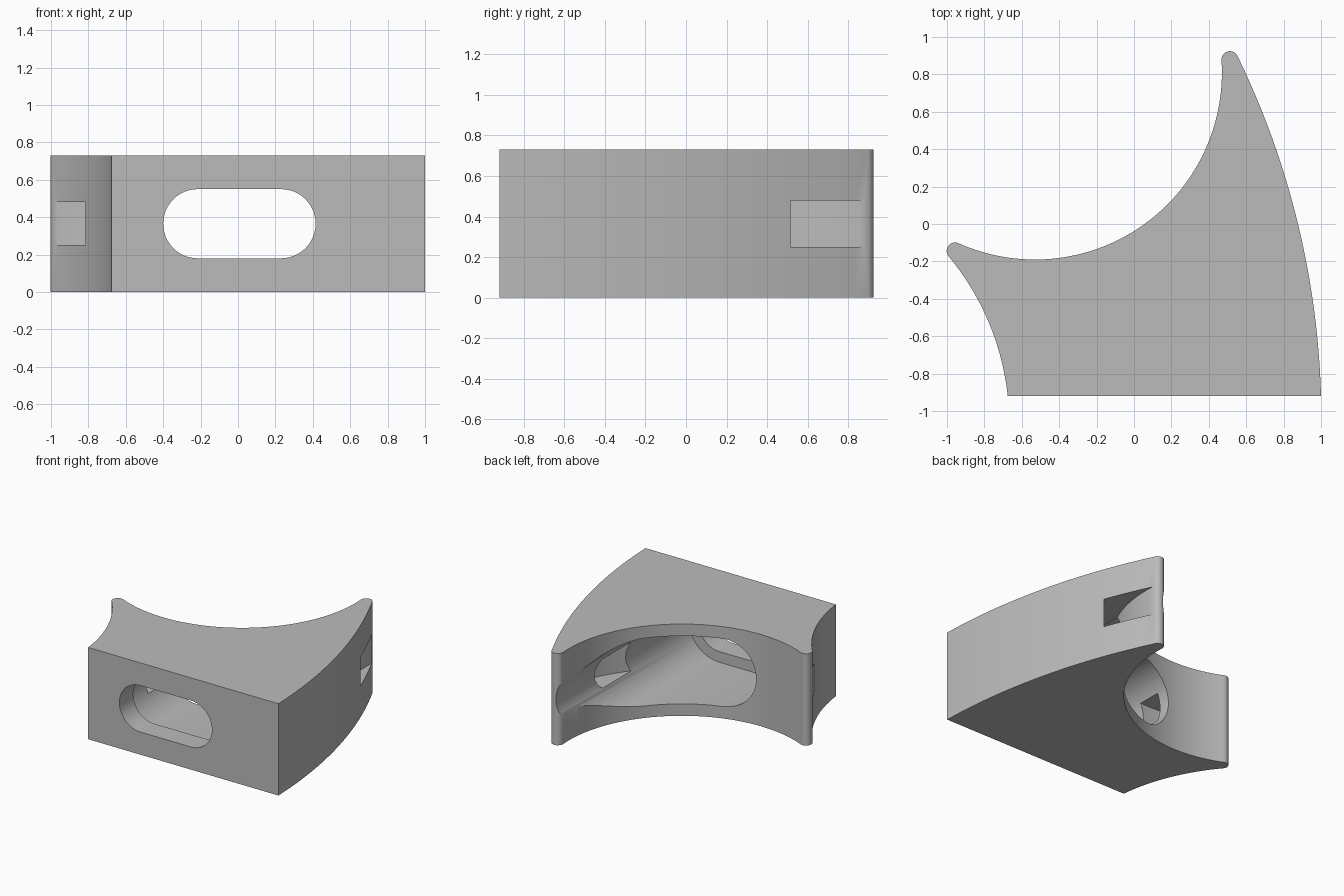
import bpy, bmesh
from math import sin, cos, radians, pi, atan
from mathutils import Vector

cube = bpy.data.objects.get("Cube")
if cube:
    bpy.data.objects.remove(cube, do_unlink=True)

HEIGHT = 0.73
CENTRE = Vector((-0.53, 0.81))   # centre of the round cradle
RADIUS = 1.0
TIP = 0.045                      # rounding of the two horn tips


def polar(c, r, a):
    return Vector((c[0] + r * cos(radians(a)), c[1] + r * sin(radians(a))))


def arc(c, r, a0, a1, n):
    return [polar(c, r, a0 + (a1 - a0) * i / n) for i in range(n + 1)]


def bow(p, q, sag, n):
    """Inner points of a circular arc from p to q, bulging right of travel."""
    chord = q - p
    side = Vector((chord.y, -chord.x)).normalized()
    half = 2 * atan(2 * sag / chord.length)
    r = chord.length / 2 / sin(half)
    out = []
    for i in range(1, n):
        t = -half + 2 * half * i / n
        out.append((p + q) / 2 + chord.normalized() * r * sin(t)
                   + side * (r * cos(t) - r * cos(half)))
    return out


def prism(name, pts, lo, hi, upright=True):
    """Extrude an outline along z, or along y when it is not upright."""
    bm = bmesh.new()
    vs = [bm.verts.new((p[0], p[1], lo) if upright else (p[0], lo, p[1])) for p in pts]
    face = bm.faces.new(vs)
    new = bmesh.ops.extrude_face_region(bm, geom=[face])["geom"]
    move = Vector((0, 0, hi - lo)) if upright else Vector((0, hi - lo, 0))
    bmesh.ops.translate(bm, vec=move, verts=[v for v in new if isinstance(v, bmesh.types.BMVert)])
    bmesh.ops.recalc_face_normals(bm, faces=bm.faces)
    mesh = bpy.data.meshes.new(name)
    bm.to_mesh(mesh)
    bm.free()
    ob = bpy.data.objects.new(name, mesh)
    bpy.context.collection.objects.link(ob)
    return ob


def stadium(x0, x1, z, r):
    return arc((x1 - r, z), r, -90, 90, 24) + arc((x0 + r, z), r, 90, 270, 24)


# Body outline: flat front, curved flanks, rounded horns, round cradle
a_right, a_left = 3.8, -114.1
right_tip = polar(CENTRE, RADIUS + TIP, a_right)
left_tip = polar(CENTRE, RADIUS + TIP, a_left)
front_l, front_r = Vector((-0.675, -0.92)), Vector((1.0, -0.92))
right_cap = arc(right_tip, TIP, 26, a_right + 180, 12)
left_cap = arc(left_tip, TIP, a_left + 180, 220, 12)
outline = [front_l, front_r]
outline += bow(front_r, right_cap[0], 0.1, 24) + right_cap
outline += arc(CENTRE, RADIUS, a_right, a_left, 64)[1:-1]
outline += left_cap + bow(left_cap[-1], front_l, -0.06, 16)
body = prism("cradle_block", outline, 0, HEIGHT)

# Cutters: front slot, wider pocket behind it, curved strap channel
mid = HEIGHT / 2
band = arc(CENTRE, 1.095, -135, 22, 80) + arc(CENTRE, 1.283, 22, -135, 80)
cutters = [
    prism("front_slot_cutter", stadium(-0.4, 0.415, mid, 0.185), -1.2, 1.2, False),
    prism("rear_pocket_cutter", stadium(-0.485, 0.5, mid, 0.27), -0.746, 1.2, False),
    prism("strap_channel_cutter", band, 0.25, 0.48),
]
for cutter in cutters:
    cutter.hide_render = True
    mod = body.modifiers.new(cutter.name, 'BOOLEAN')
    mod.operation, mod.solver, mod.object = 'DIFFERENCE', 'EXACT', cutter

# Bake the cuts and drop the cutters
bpy.context.view_layer.update()
baked = bpy.data.meshes.new_from_object(body.evaluated_get(bpy.context.evaluated_depsgraph_get()))
body.modifiers.clear()
body.data = baked
for cutter in cutters:
    bpy.data.objects.remove(cutter, do_unlink=True)

# Single grey material
grey = bpy.data.materials.new("plain_grey")
grey.use_nodes = True
colour = (0.5, 0.5, 0.5, 1)
grey.diffuse_color = colour
grey.node_tree.nodes["Principled BSDF"].inputs["Base Color"].default_value = colour
body.data.materials.clear()
body.data.materials.append(grey)

bpy.ops.object.select_all(action='DESELECT')
body.select_set(True)
bpy.context.view_layer.objects.active = body
bpy.ops.object.shade_smooth_by_angle(angle=radians(30))
